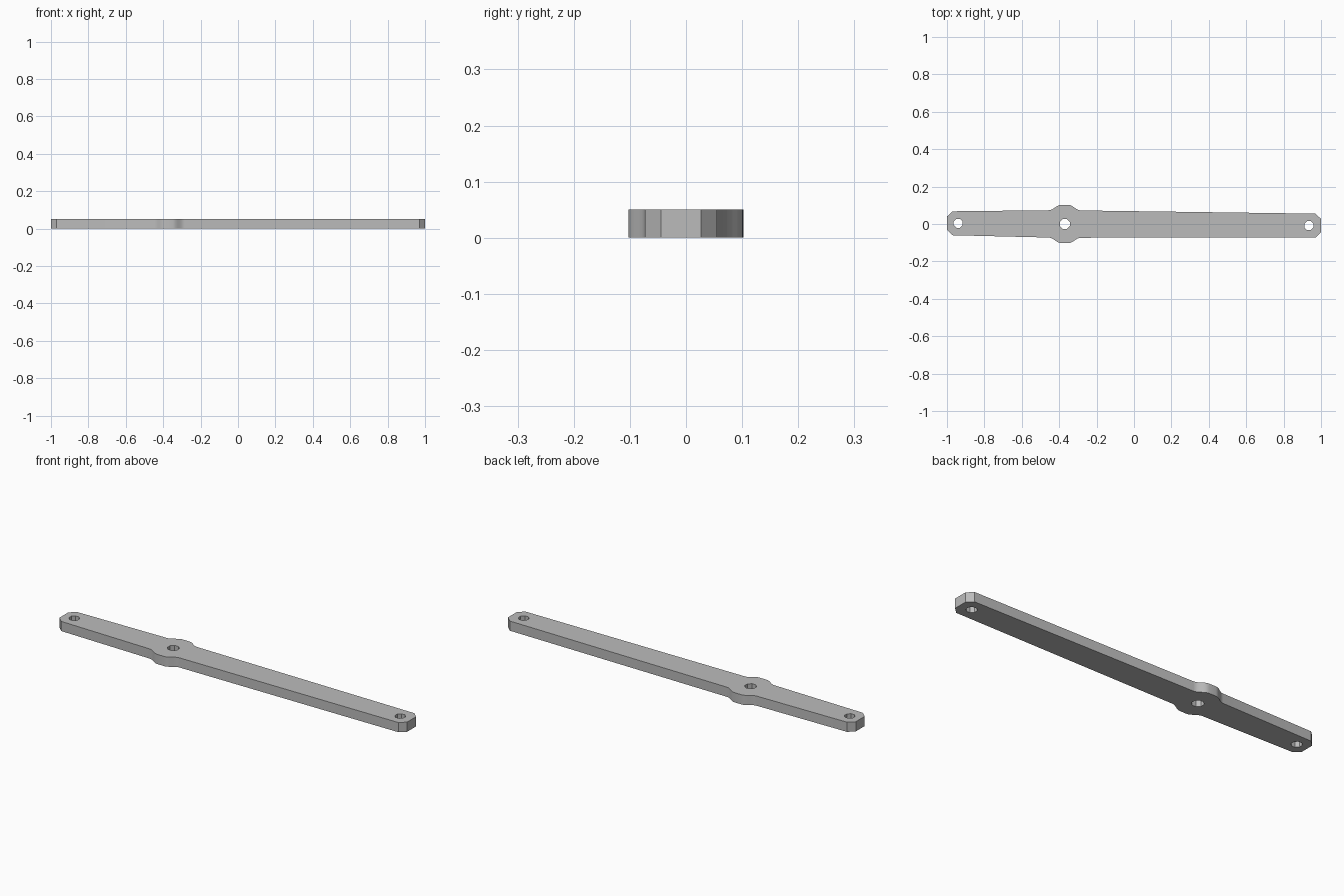
import bpy
import bmesh
from math import cos, sin, pi, radians
from mathutils import Vector

cube = bpy.data.objects.get("Cube")
if cube:
    bpy.data.objects.remove(cube, do_unlink=True)

THICKNESS = 0.05
PIVOT_X = -0.37
TILT = -0.0065          # slight slope of the bar's long axis
END_HALF, BASE_HALF, BOSS_HALF = 0.064, 0.073, 0.102

grey = bpy.data.materials.new("plain_grey")
grey.use_nodes = True
colour = (0.5, 0.5, 0.5, 1.0)
grey.diffuse_color = colour
grey.node_tree.nodes["Principled BSDF"].inputs["Base Color"].default_value = colour


def on_axis(x, offset):
    """Point at a sideways offset from the sloping centre line."""
    return Vector((x, TILT * (x - PIVOT_X) + offset, 0))


def half_profile():
    """Half widths along the bar: chamfered ends, taper, rounded boss."""
    pts = [(-1.0, 0.036), (-0.97, END_HALF)]
    steps = 7
    for side in (-1, 1):
        ramp = []
        for i in range(steps + 1):
            t = i / steps
            rise = 0.5 - 0.5 * cos(pi * t)
            ramp.append((PIVOT_X + side * (0.085 - 0.065 * t),
                         BASE_HALF + (BOSS_HALF - BASE_HALF) * rise))
        pts += ramp if side < 0 else ramp[::-1]
    return pts + [(0.97, END_HALF), (1.0, 0.036)]


def add_loop(bm, points):
    verts = [bm.verts.new(p) for p in points]
    return [bm.edges.new((v, verts[i - 1])) for i, v in enumerate(verts)]


bm = bmesh.new()

# Outer outline, mirrored across the centre line
profile = half_profile()
outline = [on_axis(x, w) for x, w in profile]
outline += [on_axis(x, -w) for x, w in reversed(profile)]
edges = add_loop(bm, outline)

# Three eight-sided bolt holes
for x, radius in ((-0.94, 0.026), (PIVOT_X, 0.029), (0.935, 0.026)):
    centre = on_axis(x, 0)
    angles = [pi / 8 + i * pi / 4 for i in range(8)]
    edges += add_loop(bm, [centre + Vector((cos(a), sin(a), 0)) * radius for a in angles])

# Fill the plate and give it thickness
bmesh.ops.triangle_fill(bm, edges=edges, use_beauty=True, normal=(0, 0, 1))
raised = bmesh.ops.extrude_face_region(bm, geom=bm.faces[:], use_keep_orig=True)
top = [g for g in raised["geom"] if isinstance(g, bmesh.types.BMVert)]
bmesh.ops.translate(bm, verts=top, vec=(0, 0, THICKNESS))
bmesh.ops.recalc_face_normals(bm, faces=bm.faces[:])

mesh = bpy.data.meshes.new("lever_bar")
bm.to_mesh(mesh)
bm.free()
mesh.materials.append(grey)
bar = bpy.data.objects.new("lever_bar", mesh)
bpy.context.collection.objects.link(bar)

# Smooth boss flanks, crisp edges elsewhere
bpy.ops.object.select_all(action="DESELECT")
bar.select_set(True)
bpy.context.view_layer.objects.active = bar
bpy.ops.object.shade_smooth_by_angle(angle=radians(30))
